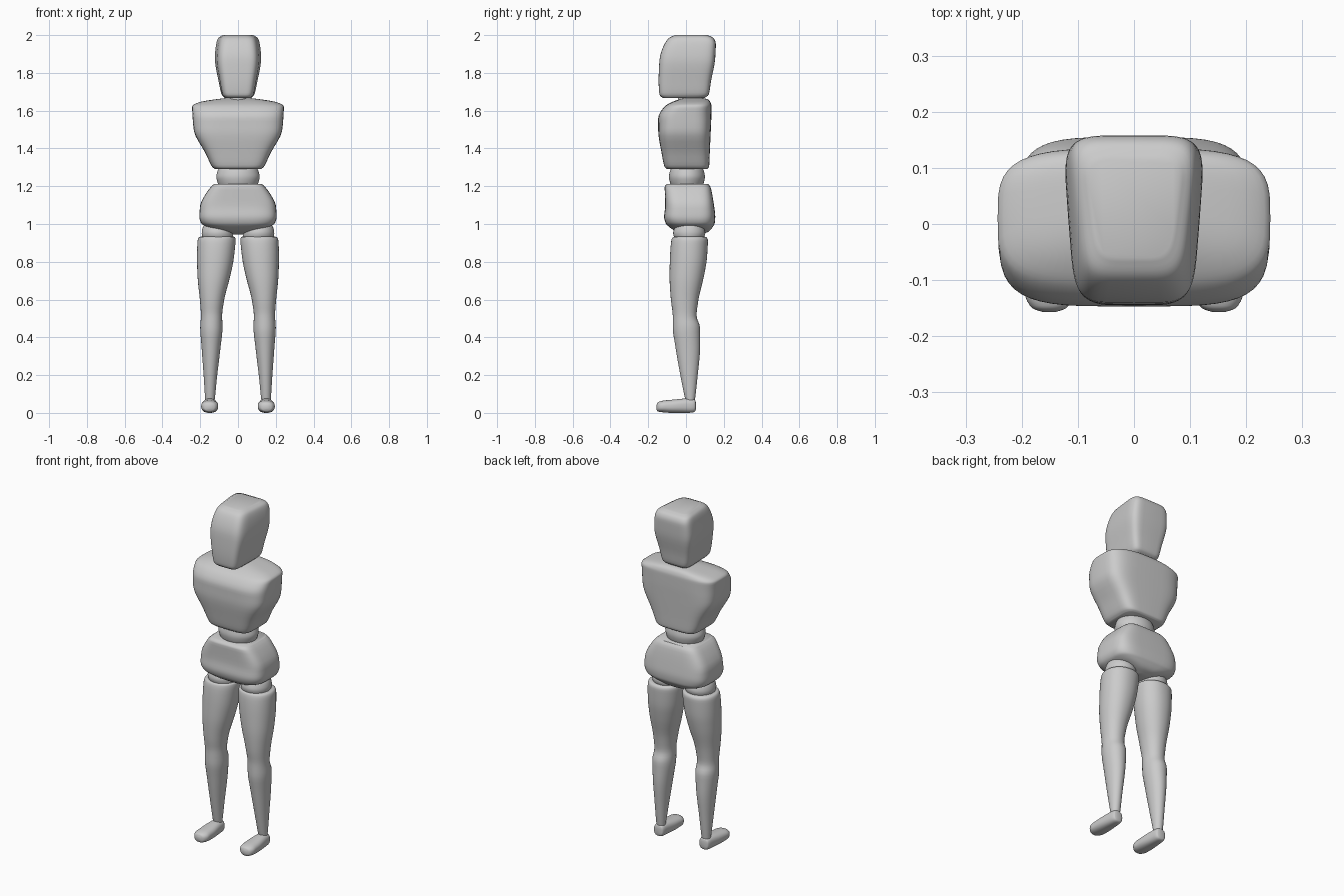
import bpy
import bmesh
from math import cos, sin, pi, copysign, radians

cube = bpy.data.objects.get("Cube")
if cube:
    bpy.data.objects.remove(cube, do_unlink=True)

grey = bpy.data.materials.new("plain_grey")
grey.use_nodes = True
colour = (0.6, 0.6, 0.6, 1)
grey.diffuse_color = colour
grey.node_tree.nodes["Principled BSDF"].inputs["Base Color"].default_value = colour


def smooth_track(vals, steps):
    """Interpolate values with a monotone cubic, so nothing overshoots."""
    d = [b - a for a, b in zip(vals, vals[1:])]
    inner = [2 * a * b / (a + b) if a * b > 0 else 0 for a, b in zip(d, d[1:])]
    m = [d[0]] + inner + [d[-1]]
    out = []
    for i in range(len(d)):
        for s in range(steps):
            t = s / steps
            out.append(vals[i] + t * m[i] + t * t * (3 * d[i] - 2 * m[i] - m[i + 1])
                       + t ** 3 * (m[i] + m[i + 1] - 2 * d[i]))
    return out + [vals[-1]]


def loft(name, rings, power=(2, 2), taper=(0, 0), along_y=False, mirror=False, sides=48, steps=4):
    """Skin rounded-box rings (height, low a, high a, low b, high b)."""
    rows = list(zip(*[smooth_track(track, steps) for track in zip(*rings)]))
    bm = bmesh.new()
    loops = []
    for i, (h, a0, a1, b0, b1) in enumerate(rows):
        f = i / (len(rows) - 1)
        e = 2 / (power[0] + (power[1] - power[0]) * f)
        k = taper[0] + (taper[1] - taper[0]) * f
        loop = []
        for j in range(sides):
            c, s = cos(2 * pi * j / sides), sin(2 * pi * j / sides)
            u, v = copysign(abs(c) ** e, c), copysign(abs(s) ** e, s)
            a = (a0 + a1) / 2 + (a1 - a0) / 2 * u * (1 + k * v)
            b = (b0 + b1) / 2 + (b1 - b0) / 2 * v
            loop.append(bm.verts.new((a, h, b) if along_y else (a, b, h)))
        loops.append(loop)
    for lo, hi in zip(loops, loops[1:]):
        for j in range(sides):
            n = (j + 1) % sides
            bm.faces.new((lo[j], lo[n], hi[n], hi[j]))
    bm.faces.new(loops[0])
    bm.faces.new(loops[-1])
    bmesh.ops.recalc_face_normals(bm, faces=bm.faces)
    mesh = bpy.data.meshes.new(name)
    bm.to_mesh(mesh)
    bm.free()
    mesh.materials.append(grey)
    ob = bpy.data.objects.new(name, mesh)
    bpy.context.collection.objects.link(ob)
    if mirror:
        ob.modifiers.new("mirror", 'MIRROR')
    bpy.ops.object.select_all(action='DESELECT')
    ob.select_set(True)
    bpy.context.view_layer.objects.active = ob
    bpy.ops.object.shade_smooth_by_angle(angle=radians(50))
    return ob


def centred(rows):
    """Turn (height, half width, back, front) rows into full rings."""
    return [(z, -w, w, y0, y1) for z, w, y0, y1 in rows]


# Head: boxy, wider at the back
loft("head", centred([
    (1.668, .07, -.125, .10), (1.685, .084, -.14, .12), (1.76, .10, -.145, .133),
    (1.87, .117, -.14, .154), (1.95, .11, -.115, .158), (1.985, .098, -.09, .145),
    (2.0, .075, -.06, .115)]), power=(6, 5), taper=(.04, .15))

# Neck and waist joints
loft("neck", centred([(1.62, .045, -.045, .045), (1.70, .04, -.04, .04)]))
loft("waist", centred([
    (1.19, .095, -.07, .08), (1.22, .108, -.085, .095), (1.25, .115, -.09, .10),
    (1.28, .108, -.085, .095), (1.31, .095, -.07, .08)]))

# Chest: narrow base widening to rounded shoulders
loft("chest", centred([
    (1.29, .12, -.10, .11), (1.302, .136, -.113, .122), (1.38, .175, -.13, .126),
    (1.49, .233, -.147, .131), (1.56, .24, -.147, .134), (1.62, .243, -.115, .135),
    (1.643, .21, -.08, .13), (1.66, .12, -.035, .115), (1.668, .05, .0, .08)]),
    power=(5, 2.9))

# Pelvis: flared box with a rounded underside
loft("pelvis", centred([
    (.945, .03, .0, .08), (.96, .085, -.05, .12), (.985, .165, -.09, .142),
    (1.005, .195, -.108, .152), (1.04, .205, -.116, .155), (1.10, .20, -.11, .148),
    (1.195, .145, -.113, .13), (1.213, .125, -.10, .117)]), power=(3, 5))

# Hip joints
loft("hip_joints", [
    (.90, .03, .18, -.05, .08), (.95, .025, .192, -.068, .102),
    (.98, .033, .187, -.06, .095), (1.02, .06, .16, -.03, .06)], mirror=True)

# Legs: thigh, knee and calf in one tapered form
loft("legs", [
    (.055, .125, .172, .0, .045), (.09, .121, .175, -.008, .05),
    (.20, .11, .182, -.03, .062), (.35, .092, .193, -.056, .075),
    (.45, .082, .20, -.07, .074), (.515, .084, .196, -.07, .056),
    (.60, .073, .202, -.08, .066), (.72, .042, .214, -.087, .094),
    (.82, .022, .217, -.085, .111), (.91, .013, .214, -.078, .116),
    (.93, .016, .205, -.07, .108), (.935, .035, .185, -.05, .09)],
    power=(2, 2.2), mirror=True)

# Feet: low rounded wedges pointing forward
loft("feet", [
    (-.157, .14, .162, .02, .04), (-.15, .121, .181, .008, .055),
    (-.12, .105, .195, .003, .065), (-.07, .105, .194, .0, .07),
    (.0, .112, .187, .0, .076), (.035, .116, .182, .002, .074),
    (.048, .122, .176, .008, .068), (.052, .135, .163, .02, .055)],
    power=(2.3, 2.6), along_y=True, mirror=True)
